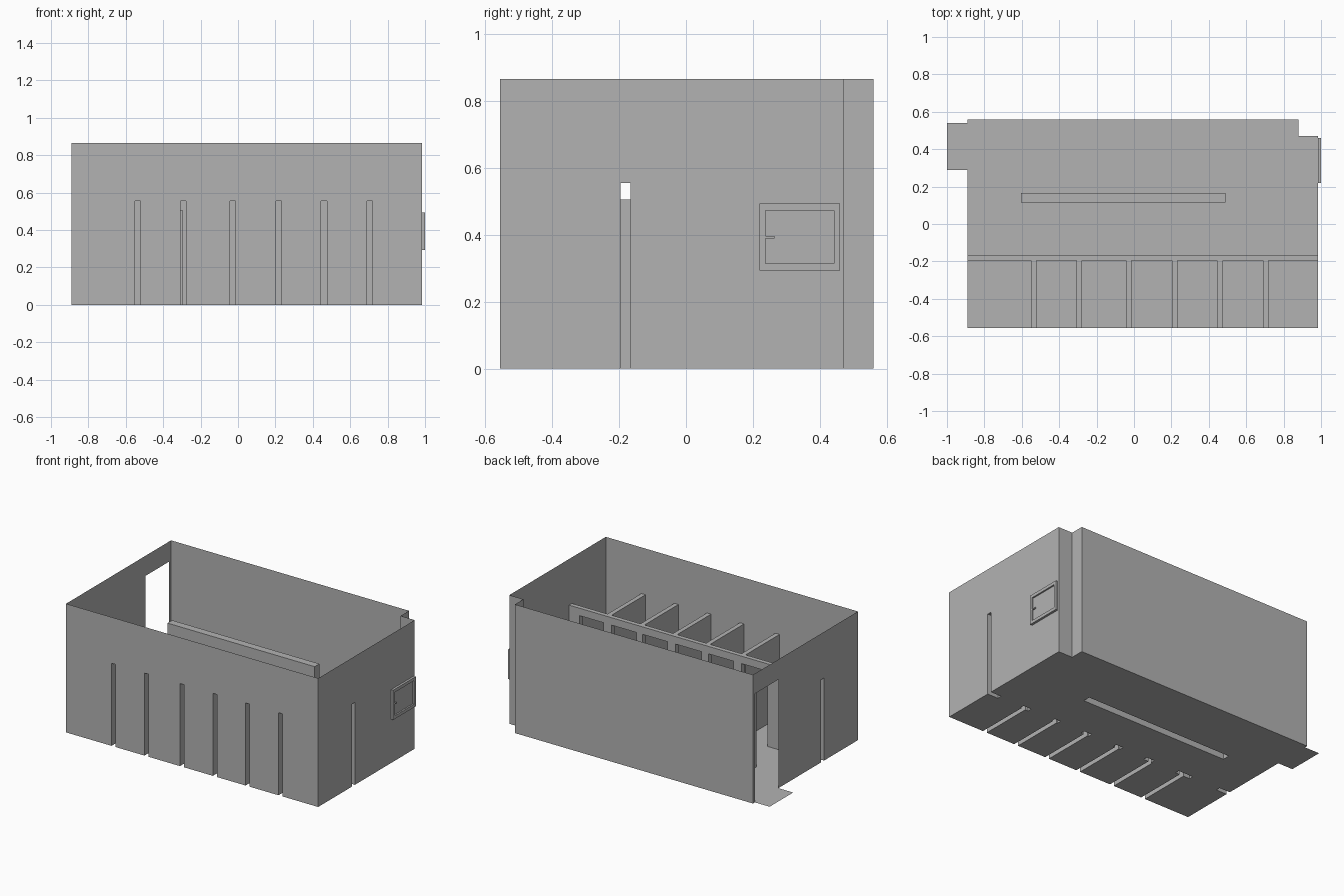
import bpy, bmesh

cube = bpy.data.objects.get("Cube")
if cube:
    bpy.data.objects.remove(cube, do_unlink=True)

grey = bpy.data.materials.new("plain grey")
grey.use_nodes = True
grey.diffuse_color = (0.45, 0.45, 0.45, 1)
grey.node_tree.nodes["Principled BSDF"].inputs["Base Color"].default_value = (0.45, 0.45, 0.45, 1)

# Overall room limits and partition sizes
X0, X1, Y0, Y1 = -0.89, 0.985, -0.555, 0.56
TOP, LOW, LINTEL = 0.865, 0.555, 0.505
NOTCH_X, NOTCH_Y = 0.88, 0.47
WF, WB = -0.195, -0.165          # front and back of the stall wall
ENTRY = (0.29, 0.54)
STALLS = [(x - 0.015, x + 0.015) for x in (-0.537, -0.292, -0.028, 0.217, 0.46, 0.705)]
DOORS = [(-0.81, -0.6), (-0.49, -0.298), (-0.239, -0.053), (0.0, 0.193),
         (0.252, 0.438), (0.482, 0.668), (0.728, 0.906)]


def make_object(name, bm):
    bmesh.ops.remove_doubles(bm, verts=bm.verts, dist=0.0001)
    mesh = bpy.data.meshes.new(name)
    bm.to_mesh(mesh)
    bm.free()
    mesh.materials.append(grey)
    obj = bpy.data.objects.new(name, mesh)
    bpy.context.collection.objects.link(obj)
    return obj


def sheet(bm, axis, at, rect, holes=(), flip=False):
    """Flat sheet across an axis; rect and holes are (u0, u1, v0, v1)."""
    us = sorted({u for r in (rect, *holes) for u in r[:2] if rect[0] <= u <= rect[1]})
    vs = sorted({v for r in (rect, *holes) for v in r[2:] if rect[2] <= v <= rect[3]})
    for u0, u1 in zip(us, us[1:]):
        for v0, v1 in zip(vs, vs[1:]):
            cu, cv = (u0 + u1) / 2, (v0 + v1) / 2
            if any(h[0] < cu < h[1] and h[2] < cv < h[3] for h in holes):
                continue
            pts = [[u0, v0], [u1, v0], [u1, v1], [u0, v1]]
            for p in pts:
                p.insert("xyz".index(axis), at)
            if flip != (axis == "y"):
                pts.reverse()
            bm.faces.new([bm.verts.new(p) for p in pts])


def panel(name, *args, **kw):
    bm = bmesh.new()
    sheet(bm, *args, **kw)
    return make_object(name, bm)


def box(name, x0, x1, y0, y1, z0, z1):
    bm = bmesh.new()
    for flip, x, y, z in ((True, x0, y0, z0), (False, x1, y1, z1)):
        sheet(bm, "x", x, (y0, y1, z0, z1), flip=flip)
        sheet(bm, "y", y, (x0, x1, z0, z1), flip=flip)
        sheet(bm, "z", z, (x0, x1, y0, y1), flip=flip)
    return make_object(name, bm)


# Floor, open beneath every hollow partition
edges = [X0] + [x for d in DOORS for x in d] + [X1]
jambs = list(zip(edges[::2], edges[1::2]))
divider = (-0.605, 0.49, 0.115, 0.165)
floor_holes = [(a, b, WF, WB) for a, b in jambs]
floor_holes += [(a, b, Y0, WF) for a, b in STALLS]
floor_holes += [divider, (NOTCH_X, X1, NOTCH_Y, Y1)]
panel("floor", "z", 0, (X0, X1, Y0, Y1), floor_holes)
panel("entry_threshold", "z", 0, (-1, X0, *ENTRY))

# Outer walls, with slots where the hollow partitions meet them
slot = (WF, WB, 0, LOW)
panel("front_wall", "y", Y0, (X0, X1, 0, TOP), [(a, b, 0, LOW) for a, b in STALLS], flip=True)
panel("back_wall", "y", Y1, (X0, NOTCH_X, 0, TOP))
panel("left_wall", "x", X1, (Y0, NOTCH_Y, 0, TOP), [slot])
panel("right_wall", "x", X0, (Y0, Y1, 0, TOP), [slot, (*ENTRY, 0, 0.73)], flip=True)
panel("corner_side", "x", NOTCH_X, (NOTCH_Y, Y1, 0, TOP))
panel("corner_back", "y", NOTCH_Y, (NOTCH_X, X1, 0, TOP))

# Long stall wall with its doorways
bm = bmesh.new()
openings = [(a, b, 0, LINTEL) for a, b in DOORS]
sheet(bm, "y", WB, (X0, X1, 0, LOW), openings)
sheet(bm, "y", WF, (X0, X1, 0, LOW), openings + [(a, b, 0, LOW) for a, b in STALLS], flip=True)
sheet(bm, "z", LOW, (X0, X1, WF, WB))
for a, b in DOORS:
    sheet(bm, "z", LINTEL, (a, b, WF, WB), flip=True)
    sheet(bm, "x", a, (WF, WB, 0, LINTEL))
    sheet(bm, "x", b, (WF, WB, 0, LINTEL), flip=True)
make_object("stall_wall", bm)

# Stall partitions
for i, (a, b) in enumerate(STALLS):
    bm = bmesh.new()
    sheet(bm, "x", a, (Y0, WF, 0, LOW), flip=True)
    sheet(bm, "x", b, (Y0, WF, 0, LOW))
    sheet(bm, "z", LOW, (a, b, Y0, WF))
    make_object(f"stall_partition_{i + 1}", bm)

# Free-standing divider, hollow and open underneath
bm = bmesh.new()
a, b, c, d = divider
sheet(bm, "x", a, (c, d, 0, LOW), flip=True)
sheet(bm, "x", b, (c, d, 0, LOW))
sheet(bm, "y", c, (a, b, 0, LOW), flip=True)
sheet(bm, "y", d, (a, b, 0, LOW))
sheet(bm, "z", LOW, (a, b, c, d))
make_object("divider", bm)

# Wall hatch: frame, recessed door and handle
ho, hi = (0.22, 0.46, 0.293, 0.493), (0.237, 0.442, 0.314, 0.472)
box("hatch_frame_bottom", X1, 1, ho[0], ho[1], ho[2], hi[2])
box("hatch_frame_top", X1, 1, ho[0], ho[1], hi[3], ho[3])
box("hatch_frame_front", X1, 1, ho[0], hi[0], hi[2], hi[3])
box("hatch_frame_back", X1, 1, hi[1], ho[1], hi[2], hi[3])
box("hatch_door", X1, 0.99, *hi)
box("hatch_handle", 0.99, 0.998, hi[0], 0.264, 0.389, 0.396)
